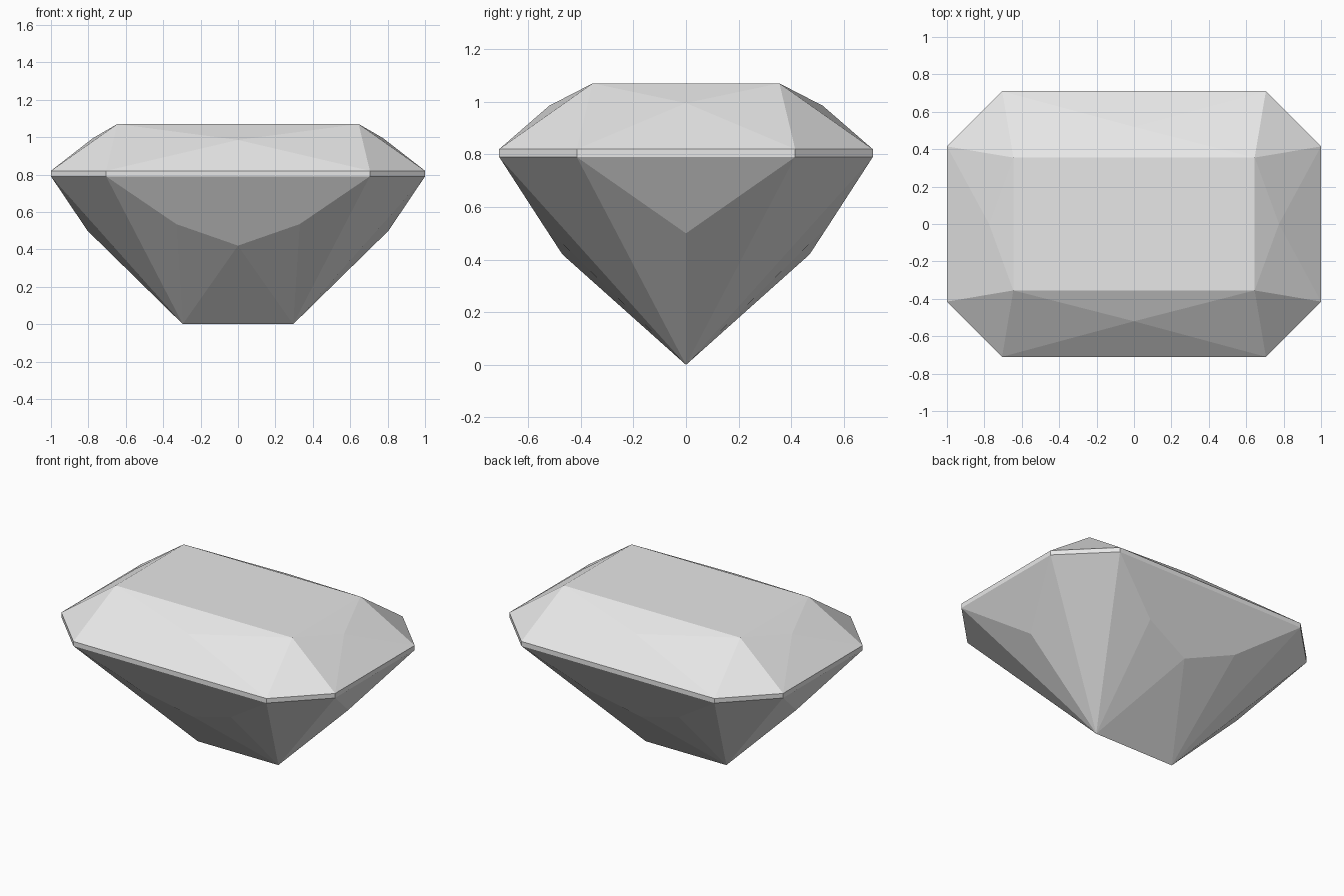
import bpy
import bmesh
import math

cube = bpy.data.objects.get("Cube")
if cube:
    bpy.data.objects.remove(cube, do_unlink=True)

# One pale grey stone colour
stone = bpy.data.materials.new("pale grey stone")
stone.use_nodes = True
colour = (0.8, 0.8, 0.8, 1)
stone.diffuse_color = colour
stone.node_tree.nodes["Principled BSDF"].inputs["Base Color"].default_value = colour

GIRDLE_LOW, GIRDLE_HIGH = 0.79, 0.82


def mirrored(points):
    """Repeat points across the x and y planes."""
    return {(sx * x, sy * y, z) for x, y, z in points
            for sx in (1, -1) for sy in (1, -1)}


def outline(z):
    """Corners of the eight-sided girdle at height z."""
    return [(0.705, 0.71, z), (1.0, 0.415, z)]


def faceted_part(name, points, open_levels):
    """Wrap flat facets round the points, leaving joints to other parts open."""
    bm = bmesh.new()
    for p in sorted({tuple(c + 0.0 for c in p) for p in mirrored(points)}):
        bm.verts.new(p)
    bmesh.ops.convex_hull(bm, input=bm.verts[:])
    bmesh.ops.dissolve_limit(bm, angle_limit=math.radians(0.6),
                             verts=bm.verts[:], edges=bm.edges[:])
    bmesh.ops.recalc_face_normals(bm, faces=bm.faces[:])
    caps = [f for f in bm.faces
            if any(all(abs(v.co.z - z) < 1e-4 for v in f.verts) for z in open_levels)]
    bmesh.ops.delete(bm, geom=caps, context="FACES_ONLY")
    mesh = bpy.data.meshes.new(name)
    bm.to_mesh(mesh)
    bm.free()
    mesh.materials.append(stone)
    obj = bpy.data.objects.new(name, mesh)
    bpy.context.collection.objects.link(obj)
    return obj


# Crown: table corners, then the star points above each long and short side
faceted_part("crown", outline(GIRDLE_HIGH) + [
    (0.645, 0.355, 1.07), (0, 0.52, 0.985), (0.775, 0, 0.995)], [GIRDLE_HIGH])

# Girdle: thin upright band
faceted_part("girdle", outline(GIRDLE_LOW) + outline(GIRDLE_HIGH),
             [GIRDLE_LOW, GIRDLE_HIGH])

# Pavilion: break points below each side, running down to the keel
faceted_part("pavilion", outline(GIRDLE_LOW) + [
    (0.33, 0.545, 0.535), (0, 0.47, 0.42), (0.805, 0, 0.5), (0.295, 0, 0)],
    [GIRDLE_LOW])
